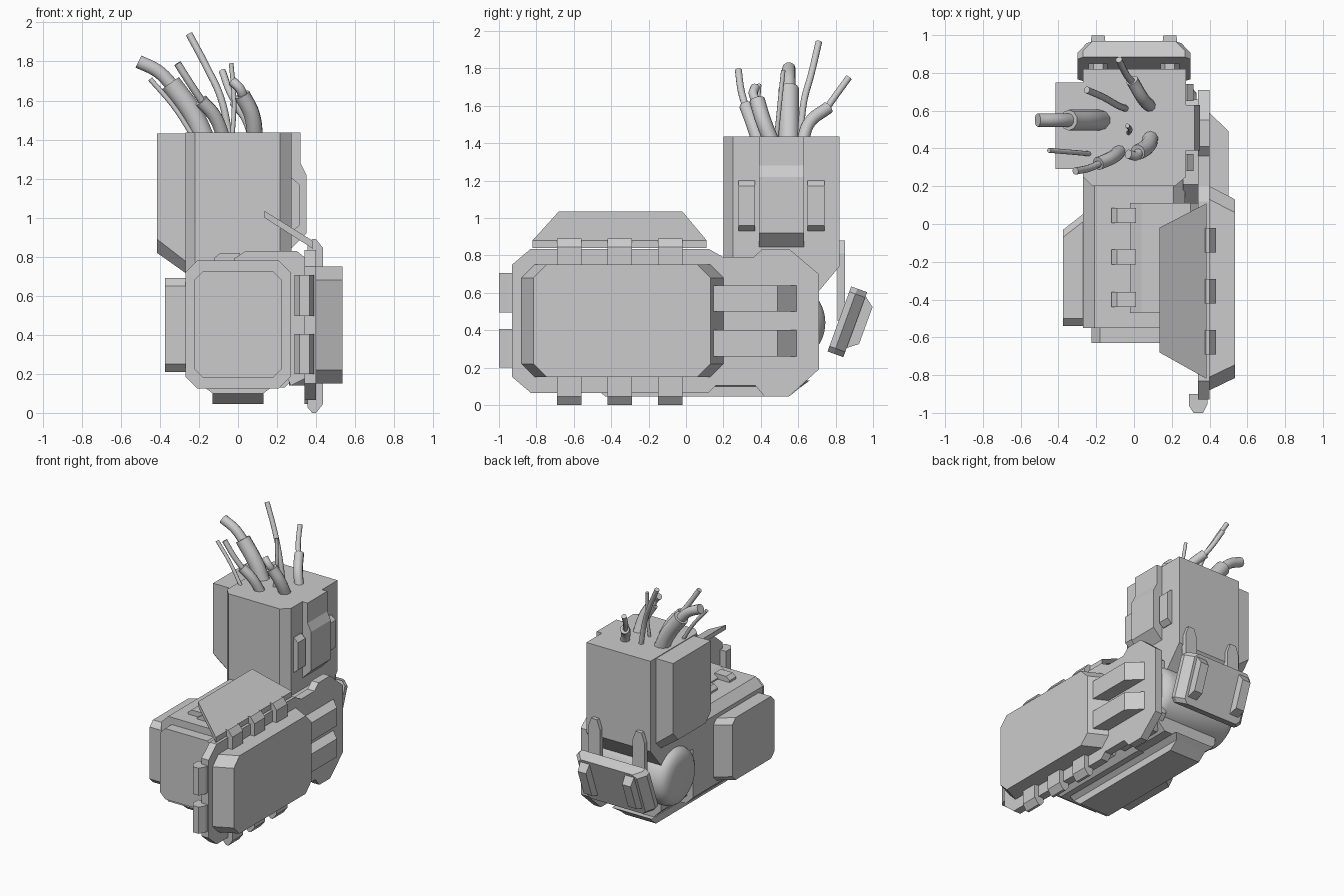
import bpy, bmesh, math
from mathutils import Vector


def loft(name, axis, sections):
    """Join matching outlines, each (position along axis, [(u, v), ...])."""
    order = {'x': lambda p, u, v: (p, u, v),
             'y': lambda p, u, v: (u, p, v),
             'z': lambda p, u, v: (u, v, p)}[axis]
    bm = bmesh.new()
    rings = [[bm.verts.new(order(p, u, v)) for u, v in pts] for p, pts in sections]
    n = len(rings[0])
    for a, b in zip(rings, rings[1:]):
        for i in range(n):
            bm.faces.new((a[i], a[(i + 1) % n], b[(i + 1) % n], b[i]))
    bm.faces.new(rings[0])
    bm.faces.new(rings[-1])
    bmesh.ops.recalc_face_normals(bm, faces=bm.faces)
    me = bpy.data.meshes.new(name)
    bm.to_mesh(me)
    bm.free()
    ob = bpy.data.objects.new(name, me)
    bpy.context.collection.objects.link(ob)
    return ob


def prism(name, axis, a, b, pts):
    return loft(name, axis, [(a, pts), (b, pts)])


def rect(u0, u1, v0, v1):
    return [(u0, v0), (u1, v0), (u1, v1), (u0, v1)]


def octo(u0, u1, v0, v1, c):
    return [(u0 + c, v0), (u1 - c, v0), (u1, v0 + c), (u1, v1 - c),
            (u1 - c, v1), (u0 + c, v1), (u0, v1 - c), (u0, v0 + c)]


def smooth(ob):
    bpy.ops.object.select_all(action='DESELECT')
    ob.select_set(True)
    bpy.context.view_layer.objects.active = ob
    bpy.ops.object.shade_smooth_by_angle(angle=math.radians(40))


def tube(name, pts, r):
    cu = bpy.data.curves.new(name, 'CURVE')
    cu.dimensions = '3D'
    cu.bevel_depth = r
    cu.bevel_resolution = 3
    cu.use_fill_caps = True
    cu.resolution_u = 6
    sp = cu.splines.new('BEZIER')
    sp.bezier_points.add(len(pts) - 1)
    for bp, co in zip(sp.bezier_points, pts):
        bp.co = co
        bp.handle_left_type = bp.handle_right_type = 'AUTO'
    ob = bpy.data.objects.new(name, cu)
    bpy.context.collection.objects.link(ob)


# Forearm: main box, front cap, elbow core
prism("forearm_body", 'y', -0.55, 0.30, octo(-0.27, 0.27, 0.125, 0.78, 0.06))
prism("forearm_front_cap", 'y', -0.63, -0.55, octo(-0.225, 0.225, 0.18, 0.725, 0.045))
prism("elbow_core", 'y', 0.30, 0.62, octo(-0.22, 0.30, 0.13, 0.76, 0.06))

# Belly box with sloped ends
loft("belly_box", 'z', [(0.13, rect(-0.17, 0.17, -0.50, 0.66)),
                        (0.10, rect(-0.13, 0.13, -0.50, 0.62)),
                        (0.045, rect(-0.13, 0.13, -0.43, 0.55))])

# Left side box
loft("forearm_left_box", 'x', [(-0.26, octo(-0.54, 0.06, 0.21, 0.69, 0.04)),
                               (-0.375, octo(-0.54, -0.03, 0.21, 0.69, 0.04))])

# Bracket wrapping top and right side, with tabs
prism("side_bracket", 'y', -0.47, 0.11,
      [(-0.02, 0.77), (-0.02, 0.79), (0.04, 0.83), (0.30, 0.83), (0.35, 0.79),
       (0.35, 0.18), (0.27, 0.14), (0.20, 0.30), (0.20, 0.77)])
for y in (-0.44, -0.215, 0.005):
    prism("bracket_tab", 'y', y, y + 0.08,
          [(-0.12, 0.77), (-0.12, 0.795), (-0.09, 0.82), (0.01, 0.82), (0.01, 0.77)])
prism("elbow_mount", 'x', 0.26, 0.35, octo(0.11, 0.66, 0.14, 0.76, 0.1))

# Large side plate reaching from shield to elbow
prism("side_plate", 'x', 0.34, 0.40,
      [(-0.93, 0.15), (-0.83, 0.065), (0.12, 0.065), (0.16, 0.105), (0.37, 0.105),
       (0.42, 0.045), (0.55, 0.045), (0.71, 0.19), (0.71, 0.70), (0.55, 0.835),
       (0.41, 0.835), (0.36, 0.79), (0.20, 0.79), (0.12, 0.835), (-0.83, 0.835),
       (-0.93, 0.75)])

# Outer shield with bevelled ends
loft("outer_shield", 'x', [(0.40, octo(-0.88, 0.20, 0.15, 0.75, 0.07)),
                           (0.535, octo(-0.815, 0.13, 0.15, 0.75, 0.07))])

# Bars between shield and elbow
for z in (0.26, 0.50):
    prism("elbow_bar", 'z', z, z + 0.14,
          [(0.39, 0.13), (0.50, 0.13), (0.50, 0.49), (0.40, 0.59), (0.39, 0.59)])

# Clips along shield edges
clip = [(0.355, 0.74), (0.355, 0.86), (0.38, 0.89), (0.40, 0.89), (0.435, 0.845), (0.435, 0.74)]
for y in (-0.69, -0.42, -0.15):
    prism("top_clip", 'y', y, y + 0.13, clip)
    prism("bottom_clip", 'y', y, y + 0.13, [(x, 0.89 - z) for x, z in clip])
for z0, z1 in ((0.20, 0.405), (0.495, 0.705)):
    prism("front_clip", 'z', z0, z1,
          [(0.29, -0.90), (0.29, -0.96), (0.315, -1.0), (0.365, -1.0),
           (0.39, -0.95), (0.39, -0.90)])

# Slanted top flap
loft("top_flap", 'x', [(0.135, [(-0.68, 1.0), (-0.02, 1.0), (-0.02, 1.035), (-0.68, 1.035)]),
                       (0.385, [(-0.82, 0.84), (0.11, 0.84), (0.11, 0.88), (-0.82, 0.88)])])


# Upper arm
def arm_outline(back):
    return [(-0.27, 0.25), (-0.22, 0.20), (0.215, 0.20), (0.275, 0.25),
            (0.275, back), (-0.27, back)]


loft("upper_arm", 'z', [(0.56, arm_outline(0.67)), (0.74, arm_outline(0.82)),
                        (1.435, arm_outline(0.82))])
loft("upper_arm_left_box", 'x', [
    (-0.26, [(0.29, 0.77), (0.35, 0.71), (0.69, 0.71), (0.75, 0.77), (0.75, 1.43), (0.29, 1.43)]),
    (-0.415, [(0.29, 0.89), (0.35, 0.82), (0.69, 0.82), (0.75, 0.89), (0.75, 1.43), (0.29, 1.43)])])
prism("upper_arm_right_box", 'y', 0.39, 0.63,
      [(0.26, 0.83), (0.28, 0.85), (0.35, 0.92), (0.35, 1.22), (0.32, 1.28),
       (0.32, 1.435), (0.26, 1.435)])
for y in (0.28, 0.65):
    prism("upper_arm_tab", 'y', y, y + 0.09,
          [(0.26, 0.93), (0.28, 0.93), (0.315, 0.96), (0.315, 1.17), (0.28, 1.20), (0.26, 1.20)])

# Elbow disc with rounded rims
disc = loft("elbow_disc", 'x', [
    (x, [(0.525 + r * math.cos(a * math.tau / 48), 0.44 + r * math.sin(a * math.tau / 48))
         for a in range(48)])
    for x, r in ((-0.335, 0.12), (-0.325, 0.17), (-0.30, 0.205), (-0.26, 0.22),
                 (0.26, 0.22), (0.30, 0.205), (0.33, 0.17))])
smooth(disc)

# Tilted rear guard with blocks and posts
guard = loft("rear_guard", 'y', [(0.0, octo(-0.30, 0.30, -0.185, 0.185, 0.03)),
                                 (0.035, octo(-0.30, 0.30, -0.185, 0.185, 0.03)),
                                 (0.09, octo(-0.25, 0.25, -0.185, 0.185, 0.03))])
parts = [guard]
for x in (-0.19, 0.19):
    parts.append(loft("guard_block", 'y', [(0.08, rect(x - 0.04, x + 0.04, -0.14, 0.17)),
                                           (0.145, rect(x - 0.035, x + 0.035, -0.09, 0.12))]))
    prism("guard_post", 'y', 0.81, 0.85,
          [(x - 0.05, 0.45), (x + 0.05, 0.45), (x + 0.05, 0.81), (x + 0.025, 0.88),
           (x - 0.025, 0.88), (x - 0.05, 0.81)])
for ob in parts:
    ob.location = (0, 0.82, 0.46)
    ob.rotation_euler = (math.radians(-20), 0, 0)

# Cables: sleeve points, sleeve radius, wire points, wire radius
cables = [
    ([(-0.17, 0.55, 1.40), (-0.23, 0.55, 1.53), (-0.345, 0.55, 1.69)], 0.055,
     [(-0.33, 0.55, 1.67), (-0.41, 0.55, 1.75), (-0.51, 0.55, 1.80)], 0.036),
    ([(0.09, 0.62, 1.40), (0.05, 0.66, 1.51), (-0.01, 0.76, 1.59)], 0.034,
     [(0.0, 0.74, 1.57), (-0.04, 0.79, 1.64), (-0.08, 0.87, 1.75)], 0.018),
    ([(0.09, 0.46, 1.40), (0.07, 0.41, 1.53), (0.02, 0.38, 1.63)], 0.042,
     [(0.03, 0.385, 1.61), (0.01, 0.36, 1.66), (-0.03, 0.37, 1.70)], 0.025),
    ([(-0.07, 0.39, 1.40), (-0.12, 0.35, 1.52), (-0.19, 0.32, 1.60)], 0.036,
     [(-0.18, 0.32, 1.59), (-0.24, 0.295, 1.68), (-0.31, 0.28, 1.79)], 0.019),
    ([], 0, [(-0.04, 0.61, 1.40), (-0.09, 0.63, 1.62), (-0.16, 0.67, 1.77), (-0.25, 0.71, 1.94)], 0.018),
    ([], 0, [(-0.22, 0.37, 1.40), (-0.33, 0.38, 1.57), (-0.45, 0.39, 1.71)], 0.013),
    ([], 0, [(-0.03, 0.48, 1.40), (-0.02, 0.50, 1.60), (-0.035, 0.52, 1.79)], 0.012),
]
for sleeve, rs, wire, rw in cables:
    if sleeve:
        tube("cable_sleeve", sleeve, rs)
    tube("cable_wire", wire, rw)
